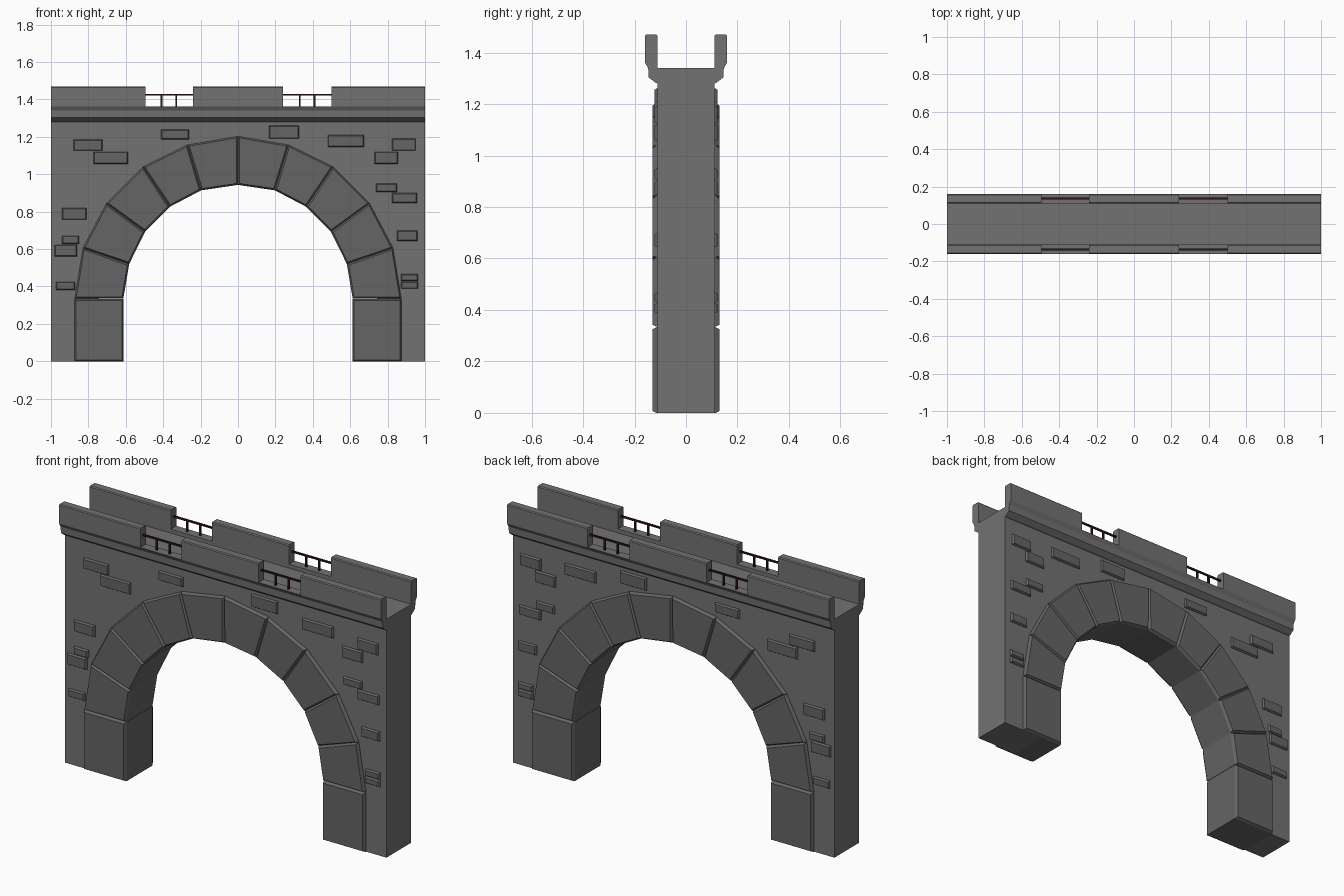
import bpy, bmesh
from mathutils import Vector

if "Cube" in bpy.data.objects:
    bpy.data.objects.remove(bpy.data.objects["Cube"])


def material(name, r, g, b):
    m = bpy.data.materials.new(name)
    m.diffuse_color = (r, g, b, 1)
    m.use_nodes = True
    m.node_tree.nodes["Principled BSDF"].inputs["Base Color"].default_value = m.diffuse_color
    return m


wall_mat = material("wall_stone", .17, .17, .17)
block_mat = material("block_stone", .13, .13, .13)
iron = material("iron", .03, .008, .012)


def finish(bm, name, mirror="", mat=wall_mat):
    bmesh.ops.recalc_face_normals(bm, faces=bm.faces)
    me = bpy.data.meshes.new(name)
    bm.to_mesh(me)
    bm.free()
    me.materials.append(mat)
    ob = bpy.data.objects.new(name, me)
    bpy.context.collection.objects.link(ob)
    if mirror:
        m = ob.modifiers.new("Mirror", "MIRROR")
        m.use_axis = ("X" in mirror, "Y" in mirror, False)
        m.use_mirror_merge = False
    return ob


def prism(bm, pts, axis, a, b, chamfer=0.0, depth=0.0):
    """Extrude a profile along x (pts are y,z) or y (pts are x,z) from a to b;
    optionally chamfer the end caps outwards."""
    def co(p, t):
        return (t, p[0], p[1]) if axis == "X" else (p[0], t, p[1])
    f = bm.faces.new([bm.verts.new(co(p, a)) for p in pts])
    r = bmesh.ops.extrude_face_region(bm, geom=[f])["geom"]
    vec = (b - a, 0, 0) if axis == "X" else (0, b - a, 0)
    bmesh.ops.translate(bm, vec=vec, verts=[v for v in r if isinstance(v, bmesh.types.BMVert)])
    bmesh.ops.recalc_face_normals(bm, faces=bm.faces)
    if chamfer:
        cap = [g for g in r if isinstance(g, bmesh.types.BMFace)]
        caps = cap if a * b > 0 else cap + [f]
        bmesh.ops.inset_individual(bm, faces=caps, thickness=chamfer, depth=depth)


def rect(x0, x1, z0, z1):
    return [(x0, z0), (x1, z0), (x1, z1), (x0, z1)]


# Arch ring edges, right half, from spring line to crown
inner = [(.613, .335), (.582, .52), (.497, .692), (.365, .826), (.197, .914), (0, .943)]
outer = [(.873, .335), (.829, .605), (.704, .844), (.508, 1.04), (.27, 1.157), (0, 1.203)]

# Wall with arched opening hidden behind the ring
mid = [tuple((Vector(i) + Vector(o)) / 2) for i, o in zip(inner, outer)]
half = [(mid[0][0], 0)] + mid
opening = half + [(-x, z) for x, z in reversed(half[:-1])]
bm = bmesh.new()
prism(bm, opening + [(-1, 0), (-1, 1.34), (1, 1.34), (1, 0)], "Y", -.11, .11)
finish(bm, "wall")

# Arch stones and pier stones
bm = bmesh.new()
prism(bm, rect(.613, .873, 0, .333), "Y", -.115, .115, .011, .015)
finish(bm, "pier_stone", "X", block_mat)
for k in range(5):
    bm = bmesh.new()
    prism(bm, [inner[k], outer[k], outer[k + 1], inner[k + 1]], "Y", -.115, .115, .012, .015)
    finish(bm, f"arch_stone_{k + 1}", "X", block_mat)

# Raised bricks (x0, x1, z0, z1), repeated on the back
bricks = [
    (-.88, -.725, 1.126, 1.185), (-.773, -.588, 1.056, 1.12), (-.412, -.262, 1.185, 1.238),
    (.166, .326, 1.19, 1.26), (.48, .673, 1.147, 1.21), (.823, .95, 1.126, 1.19),
    (.73, .855, 1.056, 1.12), (.738, .85, .906, .95), (.823, .957, .847, .90),
    (.85, .96, .644, .698), (-.94, -.81, .757, .82), (-.94, -.85, .628, .671),
    (-.98, -.86, .56, .623), (-.974, -.872, .382, .425), (.872, .963, .43, .467),
    (.872, .963, .388, .425)]
bm = bmesh.new()
for b in bricks:
    prism(bm, rect(*b), "Y", -.105, -.115, .007, .008)
finish(bm, "bricks", "Y", block_mat)

# Cornice ledge along both faces
bm = bmesh.new()
prism(bm, [(-.11, 1.28), (-.118, 1.283), (-.145, 1.303), (-.147, 1.34), (-.16, 1.362),
           (-.11, 1.362), (-.11, 1.34)], "X", -1, 1)
finish(bm, "cornice", "Y")

# Parapet blocks with a small chamfer on the top edges
for n, (x0, x1) in enumerate([(-1, -.495), (-.24, .24), (.5, 1)]):
    bm = bmesh.new()
    prism(bm, [(-.16, 1.362), (-.16, 1.465), (-.155, 1.47), (-.115, 1.47),
               (-.11, 1.465), (-.11, 1.362)], "X", x0, x1)
    finish(bm, f"parapet_{n + 1}", "Y")

# Iron railings in the gaps
bm = bmesh.new()
prism(bm, rect(-.141, -.131, 1.42, 1.429), "X", .23, .51)
for x in (.33, .41):
    prism(bm, rect(x - .005, x + .005, 1.355, 1.424), "Y", -.141, -.131)
finish(bm, "railing", "XY", iron)
